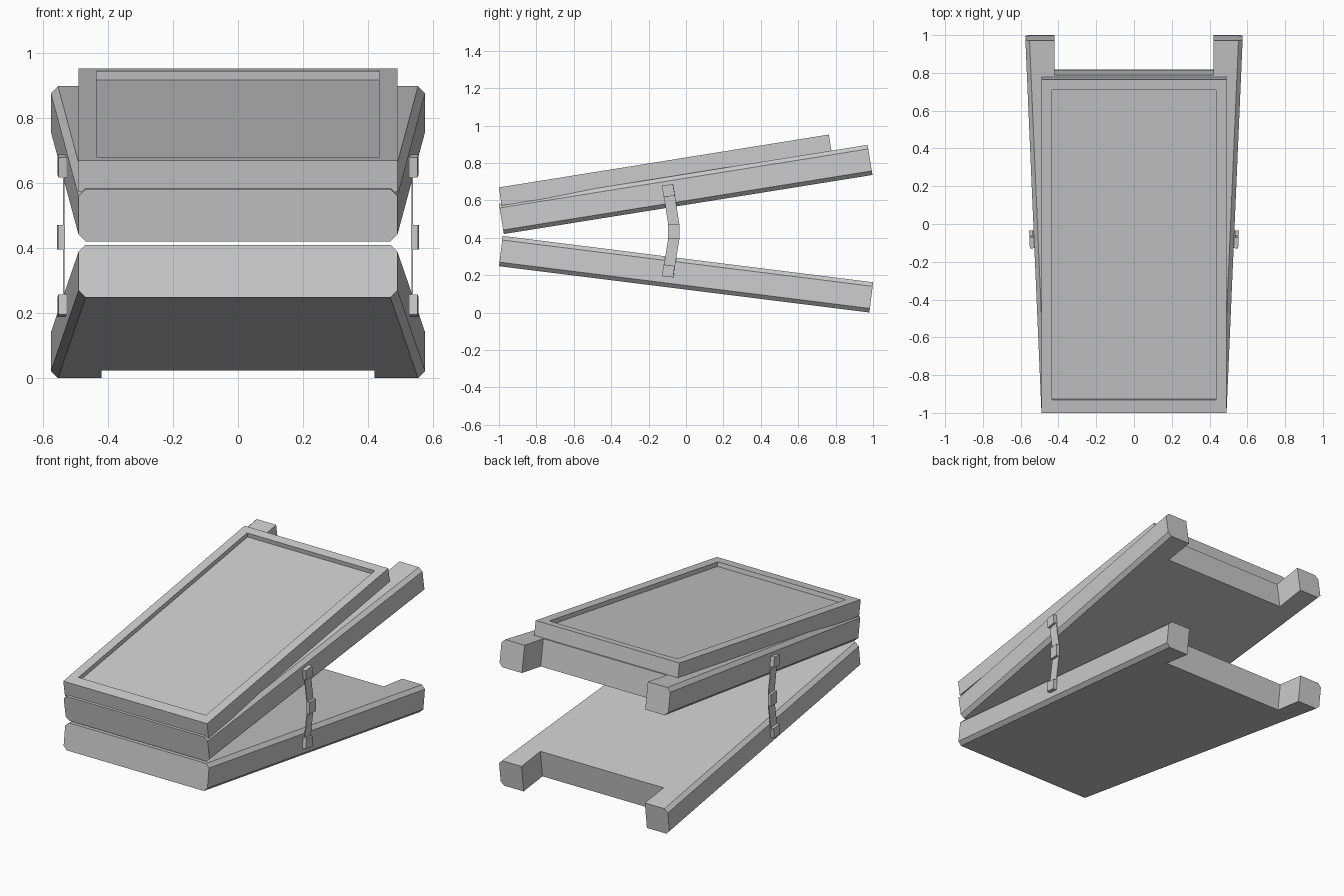
import bpy, bmesh
from math import radians
from mathutils import Matrix, Vector

if "Cube" in bpy.data.objects:
    bpy.data.objects.remove(bpy.data.objects["Cube"])


def make_object(name, bm, loc=(0, 0, 0), tilt=0.0, mirror=False):
    bmesh.ops.recalc_face_normals(bm, faces=bm.faces)
    me = bpy.data.meshes.new(name)
    bm.to_mesh(me)
    bm.free()
    ob = bpy.data.objects.new(name, me)
    bpy.context.collection.objects.link(ob)
    ob.location = loc
    ob.rotation_euler.x = radians(tilt)
    if mirror:
        ob.modifiers.new("Mirror", 'MIRROR').use_axis[0] = True
    return ob


# tapered slab with a notch between two short legs at the back
def slab(name, loc, tilt, length=1.996, thick=0.163):
    half = [(0.49, 0), (0.575, length), (0.42, length), (0.42, length - 0.185)]
    outline = half + [(-x, y) for x, y in reversed(half)]
    bm = bmesh.new()
    base = bm.faces.new([bm.verts.new((x, y, 0)) for x, y in outline])
    ext = bmesh.ops.extrude_face_region(bm, geom=[base], use_keep_orig=True)
    bmesh.ops.translate(bm, vec=(0, 0, thick),
                        verts=[g for g in ext['geom'] if isinstance(g, bmesh.types.BMVert)])
    bmesh.ops.recalc_face_normals(bm, faces=bm.faces)
    # chamfer the long outer edges
    outer = []
    for e in bm.edges:
        d = e.verts[1].co - e.verts[0].co
        if abs(d.y) > 1.9:
            outer.append(e)
    bmesh.ops.bevel(bm, geom=outer, offset=0.022, offset_type='OFFSET',
                    segments=1, affect='EDGES')
    return make_object(name, bm, loc, tilt)


UPPER_LOC, UPPER_TILT = (0, -0.974, 0.42), 9.1
slab("lower_slab", (0, -1.0, 0.248), -7.13)
slab("upper_slab", UPPER_LOC, UPPER_TILT)

# framed top panel: rectangles (half width, front, back, height) joined in order
bm = bmesh.new()
rings = []
for w, y0, y1, z in [(0.49, 0.013, 1.80, 0.152), (0.49, 0.013, 1.80, 0.25),
                     (0.435, 0.083, 1.745, 0.25), (0.435, 0.083, 1.745, 0.223)]:
    rings.append([bm.verts.new(p) for p in
                  ((-w, y0, z), (w, y0, z), (w, y1, z), (-w, y1, z))])
for a, b in zip(rings, rings[1:]):
    for i in range(4):
        j = (i + 1) % 4
        bm.faces.new((a[i], a[j], b[j], b[i]))
bm.faces.new(rings[0])
bm.faces.new(rings[-1])
make_object("top_panel", bm, UPPER_LOC, UPPER_TILT)


# small blocks on the side hinges
def block(name, x0, x1, y, z, sy, sz, tilt):
    bm = bmesh.new()
    m = (Matrix.Translation(((x0 + x1) / 2, y, z))
         @ Matrix.Rotation(radians(-2.4), 4, 'Z')
         @ Matrix.Rotation(radians(tilt), 4, 'X')
         @ Matrix.Diagonal((x1 - x0, sy, sz, 1)))
    bmesh.ops.create_cube(bm, size=1, matrix=m)
    make_object(name, bm, mirror=True)


block("upper_hinge_block", 0.527, 0.553, -0.094, 0.652, 0.06, 0.062, 9.1)
block("middle_hinge_block", 0.533, 0.554, -0.065, 0.433, 0.06, 0.075, 0)
block("lower_hinge_block", 0.527, 0.553, -0.094, 0.222, 0.06, 0.062, -7.1)

# thin bent hinge strap joining the blocks
path = [(-0.092, 0.645), (-0.065, 0.47), (-0.065, 0.395), (-0.092, 0.23)]
bm = bmesh.new()
sections = [[bm.verts.new(p) for p in
             ((0.533, y - 0.03, z), (0.538, y - 0.03, z),
              (0.538, y + 0.03, z), (0.533, y + 0.03, z))] for y, z in path]
for a, b in zip(sections, sections[1:]):
    for i in range(4):
        j = (i + 1) % 4
        bm.faces.new((a[i], a[j], b[j], b[i]))
bm.faces.new(sections[0])
bm.faces.new(sections[-1])
make_object("hinge_strap", bm, mirror=True)
